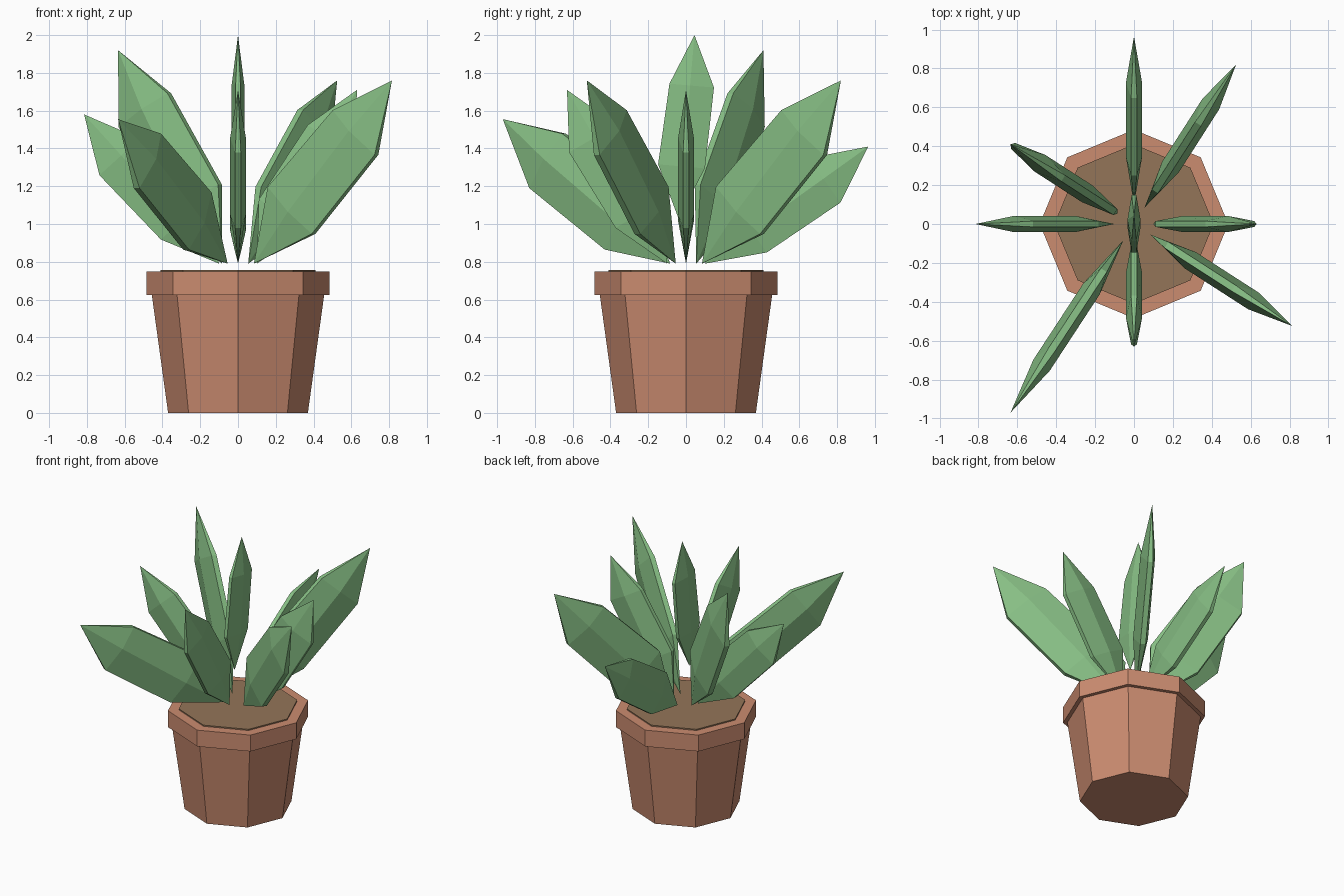
import bpy
import bmesh
from mathutils import Vector

default = bpy.data.objects.get("Cube")
if default:
    bpy.data.objects.remove(default, do_unlink=True)


def make_material(name, rgb):
    mat = bpy.data.materials.new(name)
    mat.use_nodes = True
    mat.diffuse_color = (*rgb, 1)
    mat.node_tree.nodes["Principled BSDF"].inputs["Base Color"].default_value = (*rgb, 1)
    return mat


clay = make_material("terracotta", (0.60, 0.263, 0.163))
earth = make_material("brown_soil", (0.296, 0.179, 0.098))
green = make_material("leaf_green", (0.243, 0.52, 0.233))


def octagon(name, r_low, r_high, z_low, z_high, mat):
    """Eight-sided tapered block with corners on the axes."""
    bpy.ops.mesh.primitive_cone_add(vertices=8, radius1=r_low, radius2=r_high,
                                    depth=z_high - z_low,
                                    location=(0, 0, (z_low + z_high) / 2))
    obj = bpy.context.object
    obj.name = name
    obj.data.materials.append(mat)
    return obj


# Pot, rim and soil
octagon("pot_body", 0.37, 0.457, 0, 0.63, clay)
octagon("pot_rim", 0.485, 0.485, 0.625, 0.748, clay)
octagon("soil", 0.41, 0.41, 0.70, 0.757, earth)

# Along the leaf: position, upper half-width, lower half-width (per unit length)
STATIONS = [(0.283, 0.152, 0.134), (0.725, 0.126, 0.146)]


def leaf(name, base, tip, outward, girth=None):
    """Faceted blade standing on edge in the vertical plane through its axis."""
    base, tip = Vector(base), Vector(tip)
    axis = tip - base
    girth = girth or axis.length
    side = Vector((0, 0, 1)).cross(outward).normalized()
    upper = axis.cross(side).normalized()
    if upper.dot(outward) > 0:
        upper.negate()
    thick, edge = 0.039 * girth, 0.014 * girth

    bm = bmesh.new()
    root, point = bm.verts.new(base), bm.verts.new(tip)
    rings = []
    for t, up, low in STATIONS:
        section = [(up, edge), (0, thick), (-low, edge),
                   (-low, -edge), (0, -thick), (up, -edge)]
        centre = base + axis * t
        rings.append([bm.verts.new(centre + upper * (u * girth) + side * s)
                      for u, s in section])
    first, last = rings
    count = len(first)
    for i in range(count):
        j = (i + 1) % count
        bm.faces.new((root, first[j], first[i]))
        bm.faces.new((first[i], first[j], last[j], last[i]))
        bm.faces.new((last[i], last[j], point))
    bmesh.ops.recalc_face_normals(bm, faces=bm.faces)
    mesh = bpy.data.meshes.new(name)
    bm.to_mesh(mesh)
    bm.free()
    mesh.materials.append(green)
    bpy.context.collection.objects.link(bpy.data.objects.new(name, mesh))


# Ring of leaves, each fanning out from near the middle of the soil
TIPS = {
    "leaf_back": (0, 0.965, 1.41),
    "leaf_back_left": (0.525, 0.82, 1.76),
    "leaf_left": (0.63, 0, 1.71),
    "leaf_front_left": (0.815, -0.525, 1.76),
    "leaf_front": (0, -0.63, 1.71),
    "leaf_front_right": (-0.635, -0.97, 1.555),
    "leaf_right": (-0.815, 0, 1.58),
    "leaf_back_right": (-0.635, 0.41, 1.92),
}
for name, tip in TIPS.items():
    outward = Vector((tip[0], tip[1], 0)).normalized()
    leaf(name, outward * 0.1 + Vector((0, 0, 0.79)), tip, outward)

# Upright leaf in the middle
leaf("leaf_centre", (0, -0.04, 1.03), (0, 0.045, 2.0), Vector((0, 1, 0)), girth=0.87)
